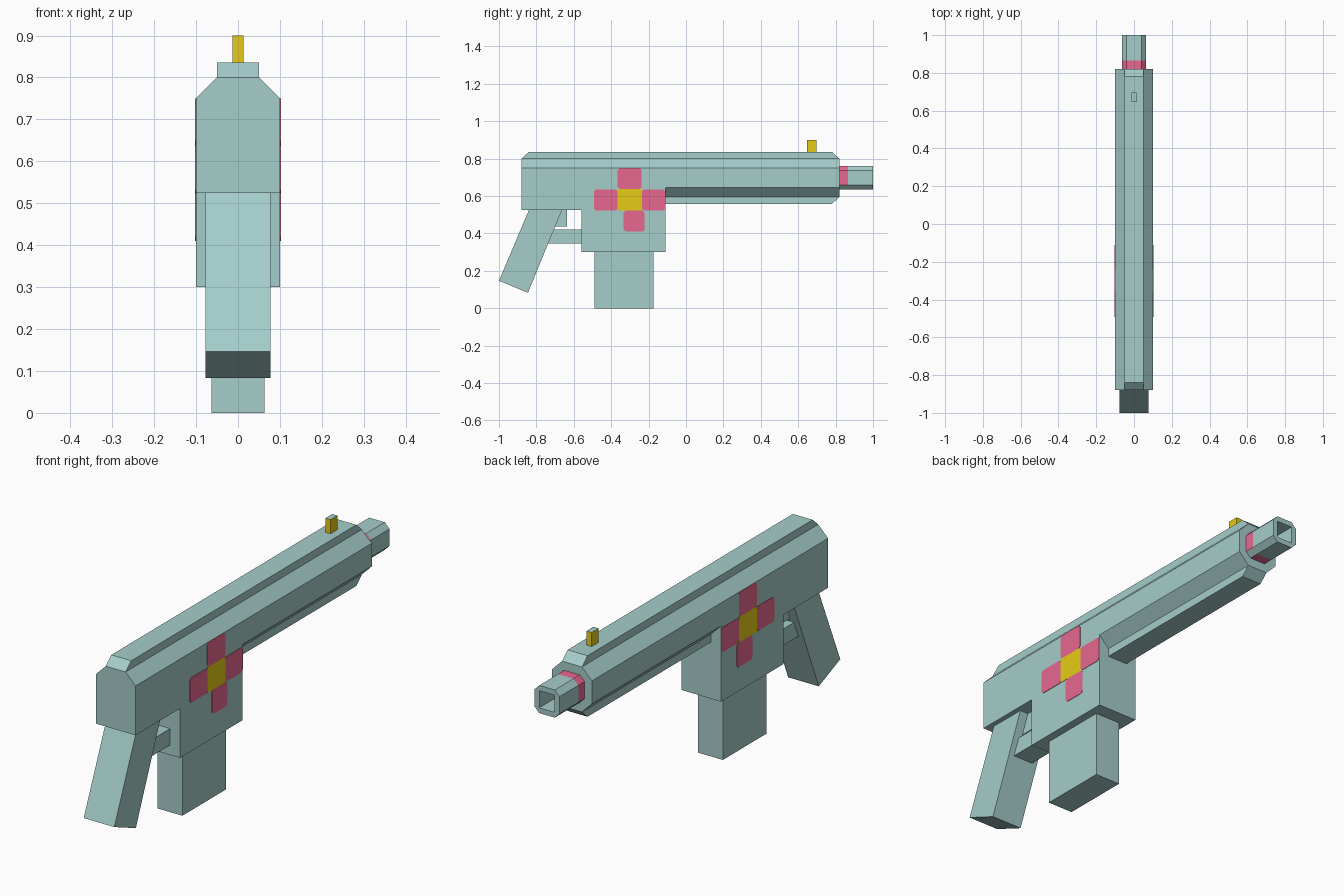
import bpy, bmesh

if "Cube" in bpy.data.objects:
    bpy.data.objects.remove(bpy.data.objects["Cube"])

def material(name, rgb):
    m = bpy.data.materials.new(name)
    m.diffuse_color = (*rgb, 1)
    m.use_nodes = True
    m.node_tree.nodes["Principled BSDF"].inputs["Base Color"].default_value = m.diffuse_color
    return m

TEAL = material("grey_teal", (0.376, 0.61, 0.591))
PINK = material("pink", (0.84, 0.147, 0.292))
GOLD = material("yellow", (0.823, 0.617, 0.008))

def prism(name, profile, lo, hi, axis="x", mats=(TEAL,), drop=(), rule=None):
    """Extrude a 2D profile ((y,z) along x, or (x,z) along y); drop hidden
    level faces at the given heights; rule(face) picks the material slot."""
    bm = bmesh.new()
    put = (lambda p, t: (t, p[0], p[1])) if axis == "x" else (lambda p, t: (p[0], t, p[1]))
    a = [bm.verts.new(put(p, lo)) for p in profile]
    b = [bm.verts.new(put(p, hi)) for p in profile]
    bm.faces.new(a)
    bm.faces.new(b[::-1])
    n = len(a)
    for i in range(n):
        j = (i + 1) % n
        bm.faces.new((a[i], b[i], b[j], a[j]))
    bmesh.ops.recalc_face_normals(bm, faces=bm.faces)
    hidden = [f for f in bm.faces
              if any(all(abs(v.co.z - z) < 1e-5 for v in f.verts) for z in drop)]
    bmesh.ops.delete(bm, geom=hidden, context="FACES")
    if rule:
        bm.normal_update()
        for f in bm.faces:
            f.material_index = rule(f)
    me = bpy.data.meshes.new(name)
    bm.to_mesh(me)
    bm.free()
    for m in mats:
        me.materials.append(m)
    ob = bpy.data.objects.new(name, me)
    bpy.context.collection.objects.link(ob)
    return ob

def rect(y0, y1, z0, z1):
    return [(y0, z0), (y1, z0), (y1, z1), (y0, z1)]

def trapezoid(za, wa, zb, wb):
    return [(-wa, za), (wa, za), (wb, zb), (-wb, zb)]

# Main body side profile
prism("receiver", [(-.88, .525), (-.56, .525), (-.56, .30), (-.11, .30), (-.11, .645),
                   (.82, .645), (.82, .75), (-.88, .75)], -.10, .10, drop=(.75, .645))
# Sloped shoulders and rails, above and below
prism("upper_shoulder", trapezoid(.75, .10, .80, .05), -.88, .82, "y", drop=(.75, .80))
prism("lower_shoulder", trapezoid(.645, .10, .595, .05), -.11, .82, "y", drop=(.645, .595))
prism("top_rail", [(-.88, .80), (.82, .80), (.78, .836), (-.84, .836)], -.05, .05, drop=(.80,))
prism("bottom_rail", [(-.11, .595), (.82, .595), (.78, .558), (-.11, .558)], -.05, .05, drop=(.595,))

# Grip, magazine, trigger and guard
prism("grip", [(-.84, .525), (-.663, .525), (-.845, .083), (-1.0, .147)], -.077, .077, drop=(.525,))
prism("magazine", rect(-.49, -.175, 0, .30), -.063, .063, drop=(.30,))
prism("trigger_guard", rect(-.75, -.56, .345, .42), -.05, .05)
prism("trigger", rect(-.71, -.637, .437, .525), -.035, .035, drop=(.525,))

# Barrel: pink collar (lower slopes stay plain) and hollow muzzle
R, C, ZB = .063, .039, .698
octagon = [(x, ZB + z) for x, z in ((R, -C), (R, C), (C, R), (-C, R),
                                    (-R, C), (-R, -C), (-C, -R), (C, -R))]
prism("barrel_collar", octagon, .82, .865, "y", (TEAL, PINK),
      rule=lambda f: 0 if f.normal.z < -.3 and abs(f.normal.x) > .3 else 1)
muzzle = prism("muzzle", octagon, .865, 1.0, "y")
cutter = prism("bore_cutter", rect(-.039, .039, ZB - .039, ZB + .039), .875, 1.1, "y")
cutter.hide_render = True
cutter.hide_viewport = True
cut = muzzle.modifiers.new("bore", "BOOLEAN")
cut.operation = "DIFFERENCE"
cut.solver = "EXACT"
cut.object = cutter

# Front sight, yellow sides with plain top
prism("front_sight", rect(.647, .697, .836, .90), -.013, .013, mats=(GOLD, TEAL), drop=(.836,),
      rule=lambda f: 1 if f.normal.z > .9 else 0)

# Painted flower as thin plates on both sides
def soft_rect(y0, y1, z0, z1, c=.01):
    return [(y0 + c, z0), (y1 - c, z0), (y1, z0 + c), (y1, z1 - c),
            (y1 - c, z1), (y0 + c, z1), (y0, z1 - c), (y0, z0 + c)]

for side, s in (("right", 1), ("left", -1)):
    x0, x1 = sorted((s * .10, s * .102))
    prism("flower_centre_" + side, rect(-.365, -.235, .522, .638), x0, x1, mats=(GOLD,))
    for part, box in (("rear", (-.492, -.365, .522, .635)), ("front", (-.235, -.111, .522, .635)),
                      ("top", (-.365, -.237, .638, .75)), ("bottom", (-.333, -.222, .41, .522))):
        prism(f"petal_{part}_{side}", soft_rect(*box), x0, x1, mats=(PINK,))
